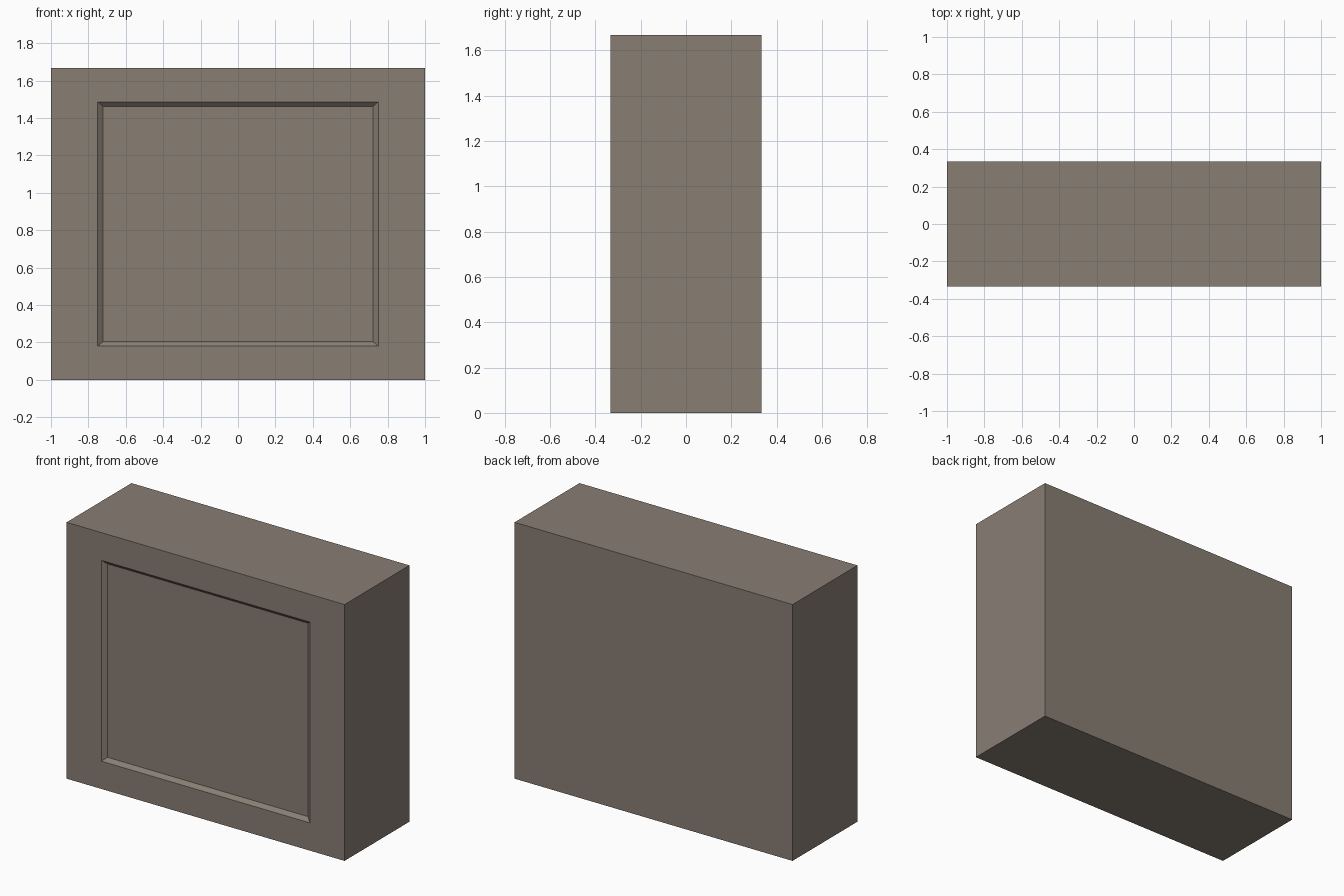
import bpy, bmesh
from mathutils import Vector

if "Cube" in bpy.data.objects:
    bpy.data.objects.remove(bpy.data.objects["Cube"])

W, D, H = 2.0, 0.667, 1.667

mat = bpy.data.materials.new("warm_grey")
mat.diffuse_color = (0.25, 0.21, 0.175, 1)
mat.use_nodes = True
mat.node_tree.nodes["Principled BSDF"].inputs["Base Color"].default_value = mat.diffuse_color

# Solid block standing on the ground
bm = bmesh.new()
bmesh.ops.create_cube(bm, size=1)
for v in bm.verts:
    v.co = Vector((v.co.x * W, v.co.y * D, (v.co.z + 0.5) * H))

# Front face: wide flat border, then a shallow sloped step into the panel
bm.normal_update()
front = min(bm.faces, key=lambda f: f.calc_center_median().y)


def inset_to(half_x, half_z, depth):
    bmesh.ops.inset_region(bm, faces=[front], thickness=0.02)
    for v in front.verts:
        v.co = Vector((half_x if v.co.x > 0 else -half_x,
                       -D / 2 + depth,
                       H / 2 + (half_z if v.co.z > H / 2 else -half_z)))


inset_to(0.75, 0.653, 0.0)
inset_to(0.722, 0.629, 0.023)

mesh = bpy.data.meshes.new("panelled_block")
bm.to_mesh(mesh)
bm.free()
mesh.materials.append(mat)
block = bpy.data.objects.new("panelled_block", mesh)
bpy.context.collection.objects.link(block)
